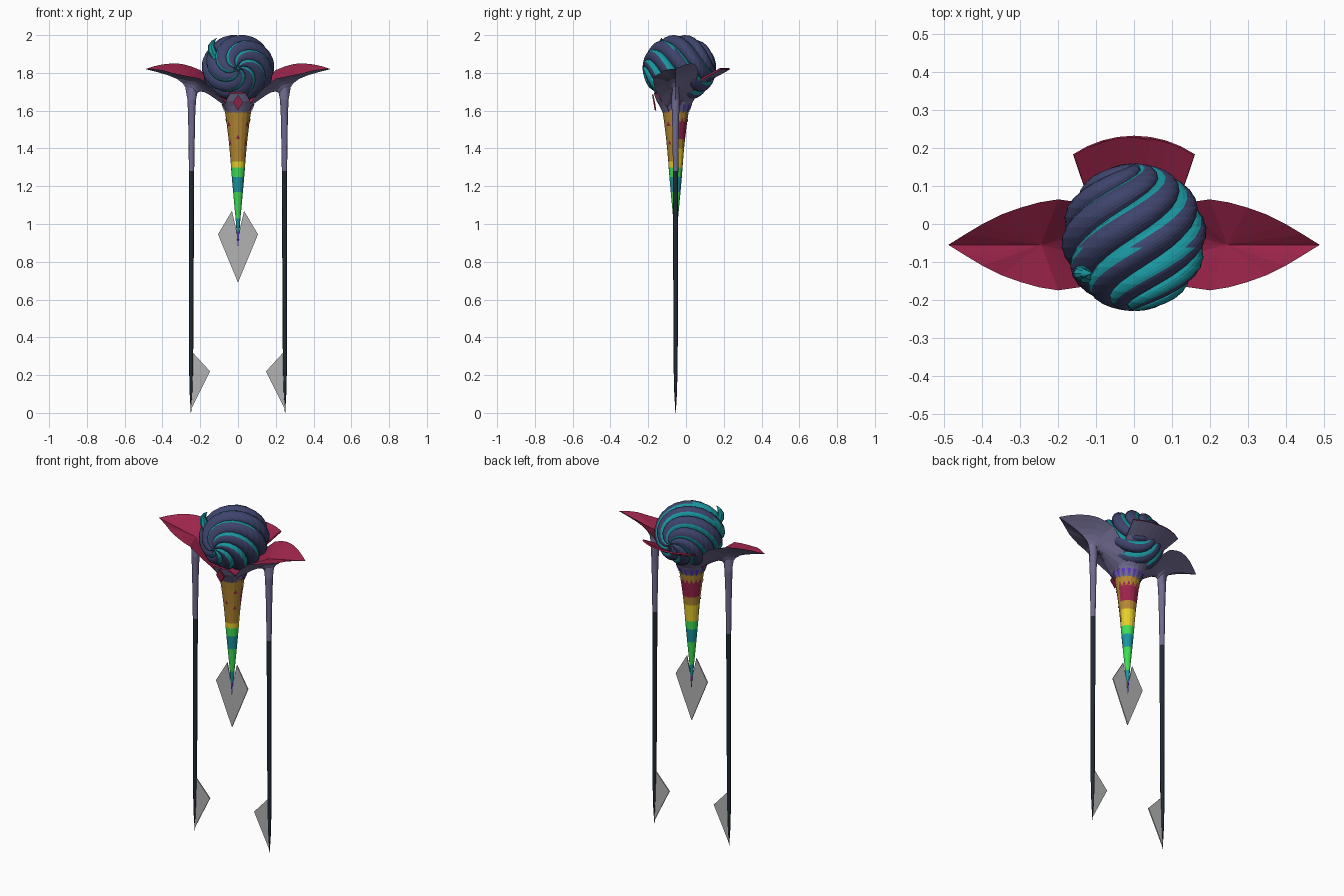
import bpy, bmesh, math
from math import sin, cos, pi, radians
from mathutils import Vector

if "Cube" in bpy.data.objects:
    bpy.data.objects.remove(bpy.data.objects["Cube"])

CY = -0.055  # depth of the flower axis


def material(name, rgb):
    m = bpy.data.materials.new(name)
    lin = [(c / 255 / 12.92) if c < 11 else ((c / 255 + 0.055) / 1.055) ** 2.4 for c in rgb]
    m.diffuse_color = (*lin, 1)
    m.use_nodes = True
    m.node_tree.nodes["Principled BSDF"].inputs["Base Color"].default_value = m.diffuse_color
    return m


PALETTE = [("crimson", (156, 36, 74)), ("dusky_purple", (112, 107, 145)), ("charcoal", (31, 41, 50)),
           ("grey", (178, 178, 178)), ("navy", (62, 68, 108)), ("teal", (26, 150, 160)),
           ("ochre", (180, 136, 50)), ("yellow", (232, 208, 42)), ("green", (62, 224, 84)),
           ("violet", (92, 52, 190))]
MATS = [material(*p) for p in PALETTE]
CRIMSON, PURPLE, CHARCOAL, GREY, NAVY, TEAL, OCHRE, YELLOW, GREEN, VIOLET = range(10)


def build(name, verts, faces, colours, fix_normals=True):
    """Mesh object from points, faces and one palette number per face."""
    me = bpy.data.meshes.new(name)
    me.from_pydata([tuple(v) for v in verts], [], faces)
    used = sorted(set(colours))
    for c in used:
        me.materials.append(MATS[c])
    for p, c in zip(me.polygons, colours):
        p.material_index = used.index(c)
    if fix_normals:
        bm = bmesh.new()
        bm.from_mesh(me)
        bmesh.ops.recalc_face_normals(bm, faces=bm.faces)
        bm.to_mesh(me)
        bm.free()
    ob = bpy.data.objects.new(name, me)
    bpy.context.collection.objects.link(ob)
    return ob


def loft(rings, colour, cap_start=None, cap_end=None):
    """Join closed rings of equal length; colour(i, j) picks each face's colour."""
    n = len(rings[0])
    verts = [v for r in rings for v in r]
    faces, cols = [], []
    for i in range(len(rings) - 1):
        for j in range(n):
            k = (j + 1) % n
            faces.append((i * n + j, i * n + k, (i + 1) * n + k, (i + 1) * n + j))
            cols.append(colour(i, j))
    if cap_start is not None:
        faces.append(tuple(range(n)))
        cols.append(cap_start)
    if cap_end is not None:
        faces.append(tuple(range(len(verts) - n, len(verts))))
        cols.append(cap_end)
    return verts, faces, cols


def plate(name, points, colour, thick=0.006):
    """Thin upright plate from an x-z outline."""
    rings = [[Vector((x, CY + s * thick / 2, z)) for x, z in points] for s in (-1, 1)]
    build(name, *loft(rings, lambda i, j: colour, colour, colour))


# Twisted, lobed head
LOBES, SEG, LAT = 7, 10, 22
N = LOBES * SEG
rings = []
for i in range(LAT + 1):
    a = 0.03 + (pi - 0.06) * i / LAT
    ring = []
    for j in range(N):
        f = abs(sin(pi * j / SEG)) ** 0.7
        r = sin(a) * (0.85 + 0.15 * f)
        phi = 2 * pi * j / N + 1.7 * (a - pi / 2)
        ring.append(Vector((0.193 * r * sin(phi), -0.035 - 0.195 * cos(a) * (0.95 + 0.05 * f),
                            1.825 + 0.18 * r * cos(phi))))
    rings.append(ring)


def head_colour(i, j):
    wide = 4 if i < LAT * 0.42 else 2
    return TEAL if j % SEG < wide else NAVY


build("head", *loft(rings, head_colour, TEAL, NAVY))

# Curled lock on the head
rings = []
for x, z, r in [(-0.11, 1.87, 0.026), (-0.135, 1.91, 0.024), (-0.142, 1.945, 0.017), (-0.13, 1.97, 0.01),
                (-0.112, 1.985, 0.001)]:
    rings.append([Vector((x + r * cos(t * pi / 4), -0.13 + r * sin(t * pi / 4), z)) for t in range(8)])
build("head_curl", *loft(rings, lambda i, j: TEAL, TEAL, TEAL))

# Tapered, banded body
BODY = [(0.003, 0.88), (0.008, 0.96), (0.013, 1.03), (0.026, 1.17), (0.033, 1.25), (0.037, 1.30),
        (0.039, 1.33), (0.045, 1.40), (0.05, 1.45), (0.061, 1.54), (0.07, 1.60), (0.085, 1.635)]
FRONT = [VIOLET, TEAL, GREEN, TEAL, GREEN, YELLOW, OCHRE, OCHRE, OCHRE, OCHRE, PURPLE]
BACK = [VIOLET, TEAL, GREEN, TEAL, GREEN, YELLOW, YELLOW, OCHRE, CRIMSON, OCHRE, PURPLE]
SIDES = 16


def polar(r, ang, z):
    """Point around the flower axis; angle 0 is the back, pi the front."""
    return Vector((r * sin(ang), CY + r * cos(ang), z))


rings = [[polar(r, 2 * pi * j / SIDES, z) for j in range(SIDES)] for r, z in BODY]
build("body", *loft(rings, lambda i, j: (BACK if j < 4 or j >= 12 else FRONT)[i], VIOLET, CRIMSON))


def radius(z):
    for (r0, z0), (r1, z1) in zip(BODY, BODY[1:]):
        if z <= z1:
            return r0 + (r1 - r0) * (z - z0) / (z1 - z0)
    return BODY[-1][0]


# Painted triangles: collar zigzag, back band zigzag and front spots
verts, faces, cols = [], [], []


def triangle(ang, half, z0, z1, colour):
    k = len(verts)
    verts.extend(polar(radius(z) + 0.003, a, z) for a, z in ((ang - half, z0), (ang + half, z0), (ang, z1)))
    faces.append((k + 1, k, k + 2) if z1 > z0 else (k, k + 1, k + 2))
    cols.append(colour)


for j in range(SIDES):
    ang = 2 * pi * (j + 0.5) / SIDES
    if cos(ang) > -0.3:
        triangle(ang, 0.13, 1.632, 1.585, VIOLET)
    if cos(ang) > 0.1:
        triangle(ang, 0.15, 1.54, 1.565, CRIMSON)
for ang, z in [(pi, 1.45), (pi - 0.9, 1.52), (pi + 0.9, 1.52), (pi - 0.9, 1.42), (pi + 0.9, 1.42)]:
    triangle(ang, 0.2, z, z + 0.025, CRIMSON)
build("body_markings", verts, faces, cols, False)


def fan_petal(name, centre, profile, steps=8):
    """Curved petal: rows of (radius, z, half angle), purple outside and crimson inside."""
    rings = []
    for r, z, half in profile:
        angs = [centre + radians(half) * (2 * t / steps - 1) for t in range(steps + 1)]
        rings.append([polar(r, a, z) for a in angs] + [polar(r - 0.004, a, z + 0.008) for a in reversed(angs)])
    build(name, *loft(rings, lambda i, j: PURPLE if j < steps else CRIMSON, PURPLE, CRIMSON))


fan_petal("back_petal", 0, [(0.068, 1.59, 80), (0.09, 1.645, 72), (0.13, 1.71, 56), (0.2, 1.77, 41), (0.288, 1.818, 34)])
fan_petal("front_petal", pi, [(0.068, 1.59, 60), (0.085, 1.625, 55), (0.10, 1.65, 40), (0.115, 1.69, 22)])

# Crimson diamond at the throat
rings = [[Vector((s * x, y, z)) for x, y, z in ((0, -0.165, 1.60), (0.026, -0.172, 1.645), (0, -0.18, 1.685),
                                             (-0.026, -0.172, 1.645))] for s in (1,)]
rings.append([v + Vector((0, 0.008, 0)) for v in rings[0]])
build("throat_diamond", *loft(rings, lambda i, j: CRIMSON, CRIMSON, CRIMSON))

# Side petals, each flowing down into a long thin arm
RIM = [(0.445, 0.028, 1.835, 1.82), (0.4, 0.055, 1.845, 1.815), (0.35, 0.08, 1.85, 1.80), (0.3, 0.098, 1.848, 1.79),
       (0.25, 0.112, 1.835, 1.78), (0.2, 0.12, 1.815, 1.77), (0.13, 0.11, 1.75, 1.715),
       (0.08, 0.08, 1.675, 1.66), (0.05, 0.05, 1.63, 1.61)]
outline = [(0.49, 0, 1.82)] + [(x, w, zb) for x, w, zb, _ in RIM] + [(0.03, 0, 1.60)]
outline += [(x, -w, zf) for x, w, _, zf in reversed(RIM)]
AX, HUB = 0.245, 1.77
ARM = [(0.023, 1.66), (0.019, 1.58), (0.016, 1.42), (0.014, 1.28), (0.0125, 0.7), (0.011, 0.25), (0.007, 0.1), (0.001, 0)]
UNDER = [1, 0.75, 0.5, 0.32, 0.2, 0.14]
TOP = [0.02, 0.35, 0.7]


def petal_ring(side, s, drop):
    return [Vector((side * (AX + (x - AX) * s), CY + y * s, HUB + (z - HUB) * s - drop)) for x, y, z in outline]


for side, label in ((-1, "left"), (1, "right")):
    rings = [petal_ring(side, s, 0.0) for s in TOP]
    rings += [petal_ring(side, s, 0.0085 * (1 / s - 1)) for s in UNDER]
    for r, z in ARM:
        ring = []
        for x, y, _ in outline:
            a = math.atan2(y, x - AX)
            ring.append(Vector((side * (AX + 0.004 * (1 - z / 1.7) + r * cos(a)), CY + r * sin(a), z)))
        rings.append(ring)
    first_under = len(TOP)
    first_dark = first_under + len(UNDER) + 3

    def arm_colour(i, j):
        return CRIMSON if i < first_under else PURPLE if i < first_dark else CHARCOAL

    build(label + "_petal_arm", *loft(rings, arm_colour, CRIMSON, CHARCOAL))

    # Blades on the arm tip and on the body tip
    plate(label + "_arm_blade", [(side * x, z) for x, z in ((0.24, 0.32), (0.148, 0.22), (0.248, 0.02))], GREY)
    plate(label + "_tail_blade", [(side * x, z) for x, z in ((0.032, 1.07), (0.106, 0.945), (0, 0.69), (0, 0.93))], GREY)
